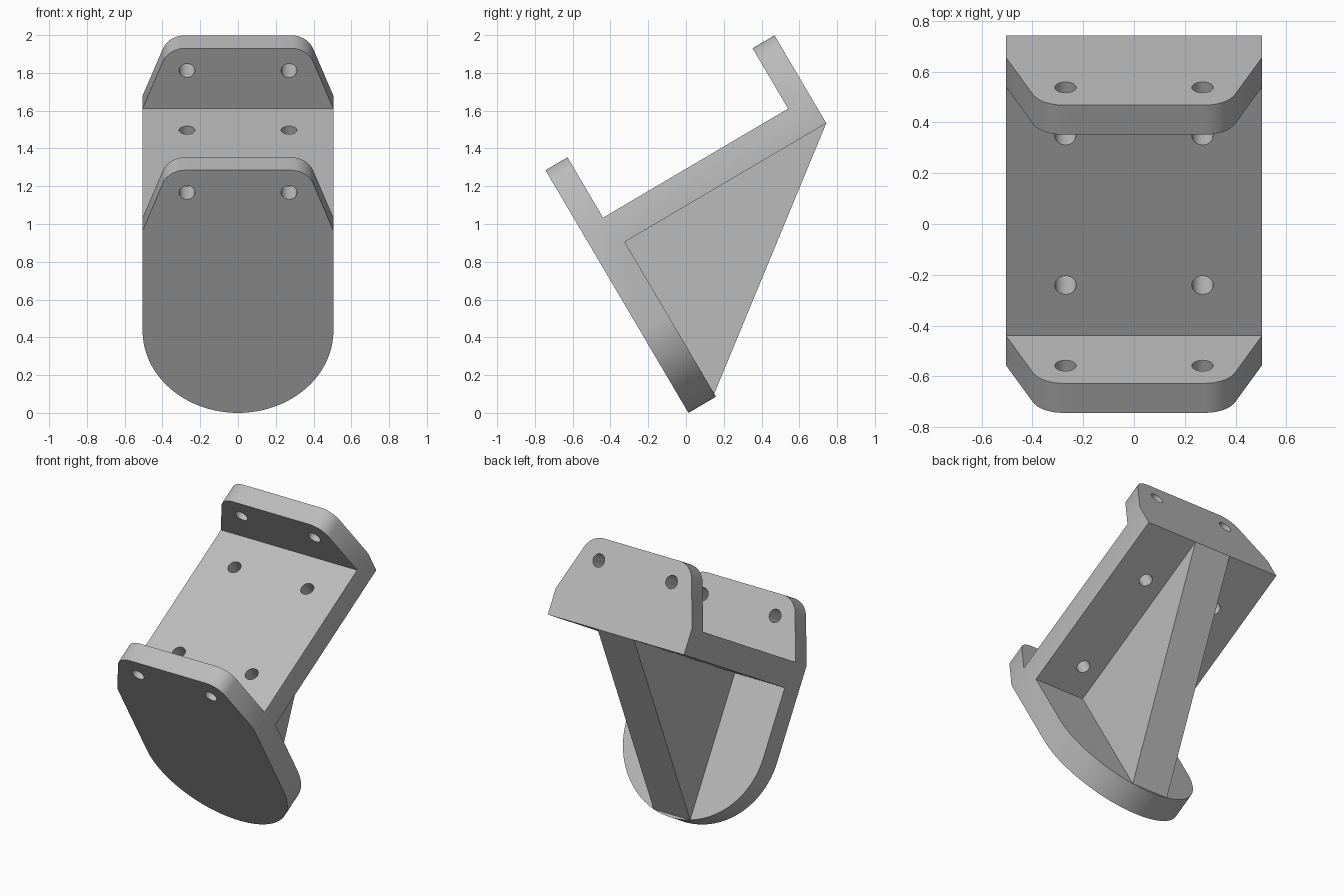
import bpy, bmesh, math
from mathutils import Matrix, Vector

cube = bpy.data.objects.get("Cube")
if cube:
    bpy.data.objects.remove(cube, do_unlink=True)

# Bracket sizes, in its own upright frame (y = depth, z = height)
HALF_W = 0.505
DEPTH, TOP = 1.407, 1.491
ARM, WALL = 0.135, 0.169
TRAY = 1.12
TILT = Matrix.Translation((0, 0.013, 0)) @ Matrix.Rotation(math.radians(30.5), 4, 'X')

grey = bpy.data.materials.new("plain grey")
grey.use_nodes = True
grey.diffuse_color = (0.5, 0.5, 0.5, 1)
grey.node_tree.nodes["Principled BSDF"].inputs["Base Color"].default_value = (0.5, 0.5, 0.5, 1)


def prism(name, points, sweep):
    """Solid made by sweeping a closed outline along a vector."""
    bm = bmesh.new()
    face = bm.faces.new([bm.verts.new(p) for p in points])
    swept = bmesh.ops.extrude_face_region(bm, geom=[face])["geom"]
    bmesh.ops.translate(bm, vec=Vector(sweep),
                        verts=[g for g in swept if isinstance(g, bmesh.types.BMVert)])
    bmesh.ops.recalc_face_normals(bm, faces=bm.faces)
    mesh = bpy.data.meshes.new(name)
    bm.to_mesh(mesh)
    bm.free()
    mesh.materials.append(grey)
    obj = bpy.data.objects.new(name, mesh)
    bpy.context.collection.objects.link(obj)
    return obj


def arc(cx, cz, r, start, end, steps):
    angles = [math.radians(start + (end - start) * i / steps) for i in range(steps + 1)]
    return [(cx + r * math.cos(a), cz + r * math.sin(a)) for a in angles]


def apply_boolean(obj, cutter, operation):
    mod = obj.modifiers.new(operation.lower(), 'BOOLEAN')
    mod.operation, mod.solver, mod.object = operation, 'EXACT', cutter
    bpy.context.view_layer.objects.active = obj
    bpy.ops.object.modifier_apply(modifier=mod.name)
    bpy.data.objects.remove(cutter, do_unlink=True)


# Side profile: tray with two upright arms and a long front leg
side = [(0, -0.1), (0, TOP), (ARM, TOP), (ARM, TRAY),
        (DEPTH - ARM, TRAY), (DEPTH - ARM, TOP), (DEPTH, TOP),
        (DEPTH, TRAY - WALL), (WALL, TRAY - WALL), (WALL, -0.1)]
body = prism("bracket_body", [(-0.7, y, z) for y, z in side], (1.4, 0, 0))

# Front outline: half-round foot, straight sides, tapered and rounded top
half = arc(0, HALF_W, HALF_W, -90, 0, 32) + [(HALF_W, TRAY)]
half += arc(0.28, TOP - 0.126, 0.126, 20.6, 90, 12)
outline = half + [(-x, z) for x, z in reversed(half[1:])]
trim = prism("outline_trim", [(x, -0.2, z) for x, z in outline], (0, 2, 0))
apply_boolean(body, trim, 'INTERSECT')

# Bolt holes through both arms and through the tray
for x in (-0.27, 0.27):
    ring = arc(x, 1.354, 0.042, 0, 345, 23)
    apply_boolean(body, prism("arm_drill", [(a, -0.2, b) for a, b in ring], (0, 2, 0)), 'DIFFERENCE')
    for y in (0.365, 1.048):
        ring = arc(x, y, 0.042, 0, 345, 23)
        apply_boolean(body, prism("tray_drill", [(a, b, 0.8) for a, b in ring], (0, 0, 0.5)), 'DIFFERENCE')

# Triangular rib under the tray
rib_side = [(WALL, 0.018), (DEPTH, TRAY - WALL), (DEPTH - 0.07, TRAY - 0.12),
            (0.1, TRAY - 0.12), (0.1, 0.022)]
rib = prism("support_rib", [(-0.135, y, z) for y, z in rib_side], (0.27, 0, 0))

# Lean the whole bracket back and shade it
for obj in (body, rib):
    obj.data.transform(TILT)
    obj.data.materials.clear()
    obj.data.materials.append(grey)
    for poly in obj.data.polygons:
        poly.material_index = 0
    bpy.ops.object.select_all(action='DESELECT')
    obj.select_set(True)
    bpy.context.view_layer.objects.active = obj
    bpy.ops.object.shade_smooth_by_angle(angle=math.radians(25))
